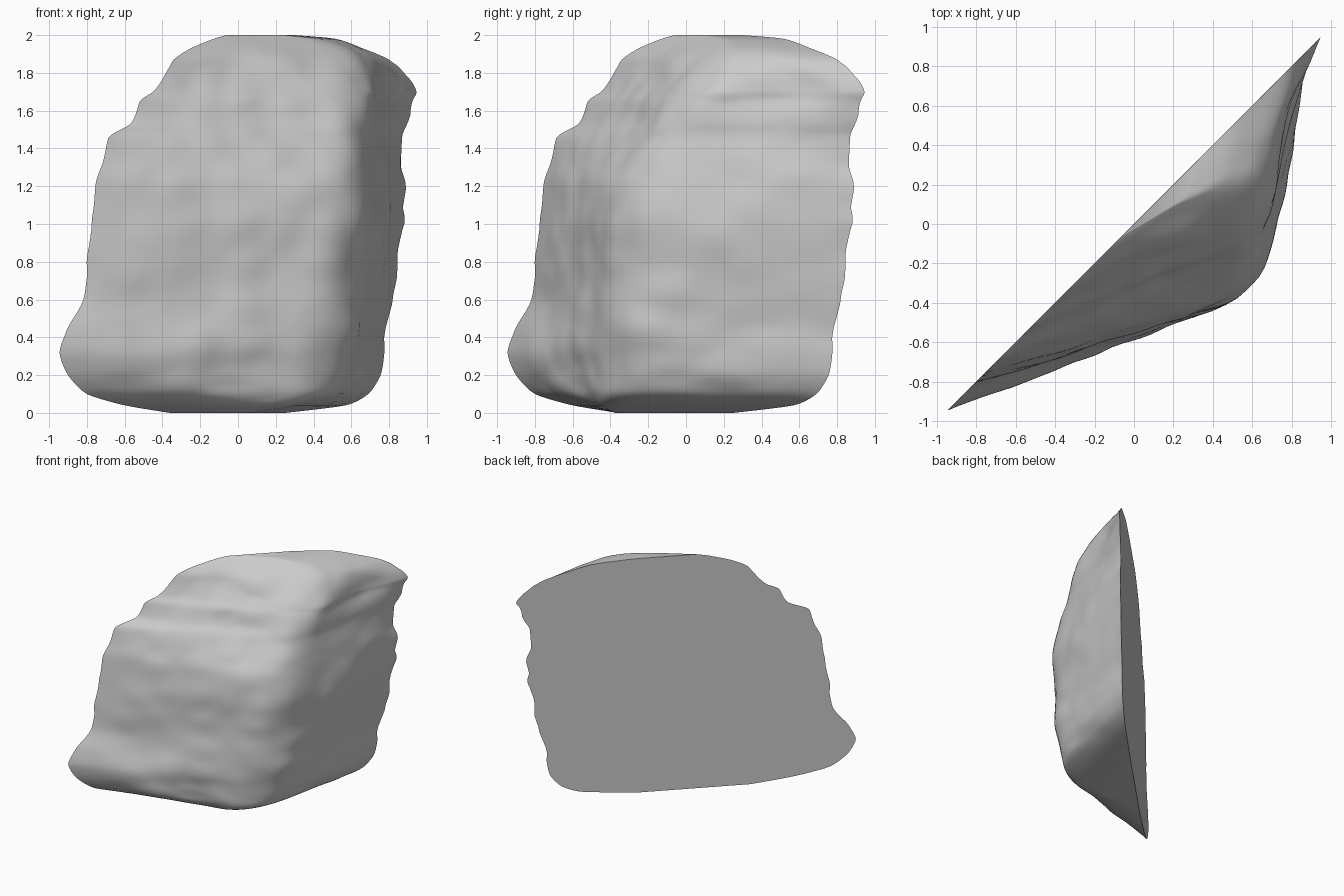
import bpy, bmesh, math
from mathutils import Vector, noise

if "Cube" in bpy.data.objects:
    bpy.data.objects.remove(bpy.data.objects["Cube"])

# Level sections: z, left end and right end on the diagonal cut plane y = x, corner x, corner y
LEVELS = [
    (0.00, -0.36, 0.25, 0.02, -0.38), (0.04, -0.60, 0.57, 0.30, -0.42),
    (0.10, -0.80, 0.69, 0.49, -0.39), (0.20, -0.90, 0.755, 0.56, -0.38),
    (0.32, -0.945, 0.775, 0.59, -0.37), (0.45, -0.90, 0.775, 0.61, -0.36),
    (0.60, -0.82, 0.815, 0.62, -0.36), (0.80, -0.80, 0.84, 0.64, -0.36),
    (1.00, -0.775, 0.87, 0.66, -0.35), (1.22, -0.75, 0.88, 0.66, -0.32),
    (1.32, -0.72, 0.87, 0.65, -0.26), (1.46, -0.68, 0.87, 0.63, -0.16),
    (1.53, -0.57, 0.89, 0.64, -0.11), (1.65, -0.52, 0.925, 0.66, -0.03),
    (1.70, -0.45, 0.945, 0.67, 0.01), (1.77, -0.40, 0.91, 0.66, 0.07),
    (1.87, -0.34, 0.80, 0.64, 0.16), (1.93, -0.25, 0.66, 0.59, 0.21),
    (1.98, -0.13, 0.52, 0.44, 0.20), (2.00, -0.06, 0.30, 0.25, 0.12)]
SUB, COLS = 5, 56


def spline(k, t):
    """Gently curved level between LEVELS[k] and LEVELS[k + 1]."""
    n = len(LEVELS)
    out = []
    for p, a, b, q in zip(LEVELS[max(k - 1, 0)], LEVELS[k], LEVELS[k + 1], LEVELS[min(k + 2, n - 1)]):
        m0, m1 = (b - p) * 0.35, (q - a) * 0.35
        h = t * t * (3 - 2 * t)
        out.append(a + (b - a) * h + m0 * t * (1 - t) ** 2 - m1 * t * t * (1 - t))
    return out


def section(z, l, r, cx, cy):
    """Rounded corner outline from the left end to the right end, roughened inside."""
    a, c, b = Vector((l, l, z)), Vector((cx, cy, z)), Vector((r, r, z))
    p, q = c.lerp(a, 0.16), c.lerp(b, 0.2)
    # the right face is hollow below the projecting upper tip
    bulge = 0.01 - 0.04 * math.exp(-((z - 1.69) / 0.09) ** 2)
    pts = []
    for i in range(COLS + 1):
        t = i / COLS
        if t < 0.5:
            v = a.lerp(p, t / 0.5)
        elif t < 0.65:
            s = (t - 0.5) / 0.15
            v = p.lerp(c, s).lerp(c.lerp(q, s), s)
        else:
            s = (t - 0.65) / 0.35
            v = q.lerp(b, s) + Vector((0.95, -0.3, 0)) * bulge * math.sin(math.pi * s)
        # broad lumps and angular chips, fading out at the cut plane and at top and bottom
        fade = min(1, 6 * t, 6 * (1 - t)) * min(1, z * 6, (2 - z) * 6)
        w = Vector((v.x * 2.2, v.y * 2.2, v.z * 2.6))
        n = 0.7 * noise.noise(w) + 0.5 * noise.noise(w * 2 + Vector((9, 0, 4)))
        chip = noise.voronoi(w * 1.7)[0]
        n += 1.0 * (chip[1] - chip[0]) - 0.3
        v += Vector((0.7, -0.7, 0)) * 0.035 * n * fade
        pts.append(v)
    # small chips on the outline, kept within the cut plane
    if 0.4 < z < 1.85:
        d = 0.025 * noise.noise(Vector((5.2, 3.3, z * 9)))
        pts[-1] += Vector((d, d, 0)) * min(1, abs(z - 1.7) * 8)
        d = 0.012 * noise.noise(Vector((1.2, 7.3, z * 9)))
        pts[0] += Vector((d, d, 0))
    return pts


# Rock: stacked sections, closed by a flat diagonal back and a base and top cap
rows = [spline(k, j / SUB) for k in range(len(LEVELS) - 1) for j in range(SUB)]
rows.append(LEVELS[-1])

bm = bmesh.new()
grid = [[bm.verts.new(v) for v in section(*row)] for row in rows]
for r0, r1 in zip(grid, grid[1:]):
    for i in range(COLS):
        bm.faces.new((r0[i], r0[i + 1], r1[i + 1], r1[i]))
# soften the surface but leave the cut outline alone
inner = [v for row in grid[1:-1] for v in row[1:-1]]
for _ in range(4):
    bmesh.ops.smooth_vert(bm, verts=inner, factor=0.5,
                          use_axis_x=True, use_axis_y=True, use_axis_z=True)
bm.faces.new(grid[0][::-1])
bm.faces.new(grid[-1])
for r0, r1 in zip(grid, grid[1:]):
    bm.faces.new((r0[-1], r0[0], r1[0], r1[-1]))
bmesh.ops.recalc_face_normals(bm, faces=bm.faces)

mesh = bpy.data.meshes.new("rock_face")
bm.to_mesh(mesh)
bm.free()
rock = bpy.data.objects.new("rock_face", mesh)
bpy.context.collection.objects.link(rock)
bpy.context.view_layer.objects.active = rock
rock.select_set(True)
bpy.ops.object.shade_smooth_by_angle(angle=math.radians(40))
